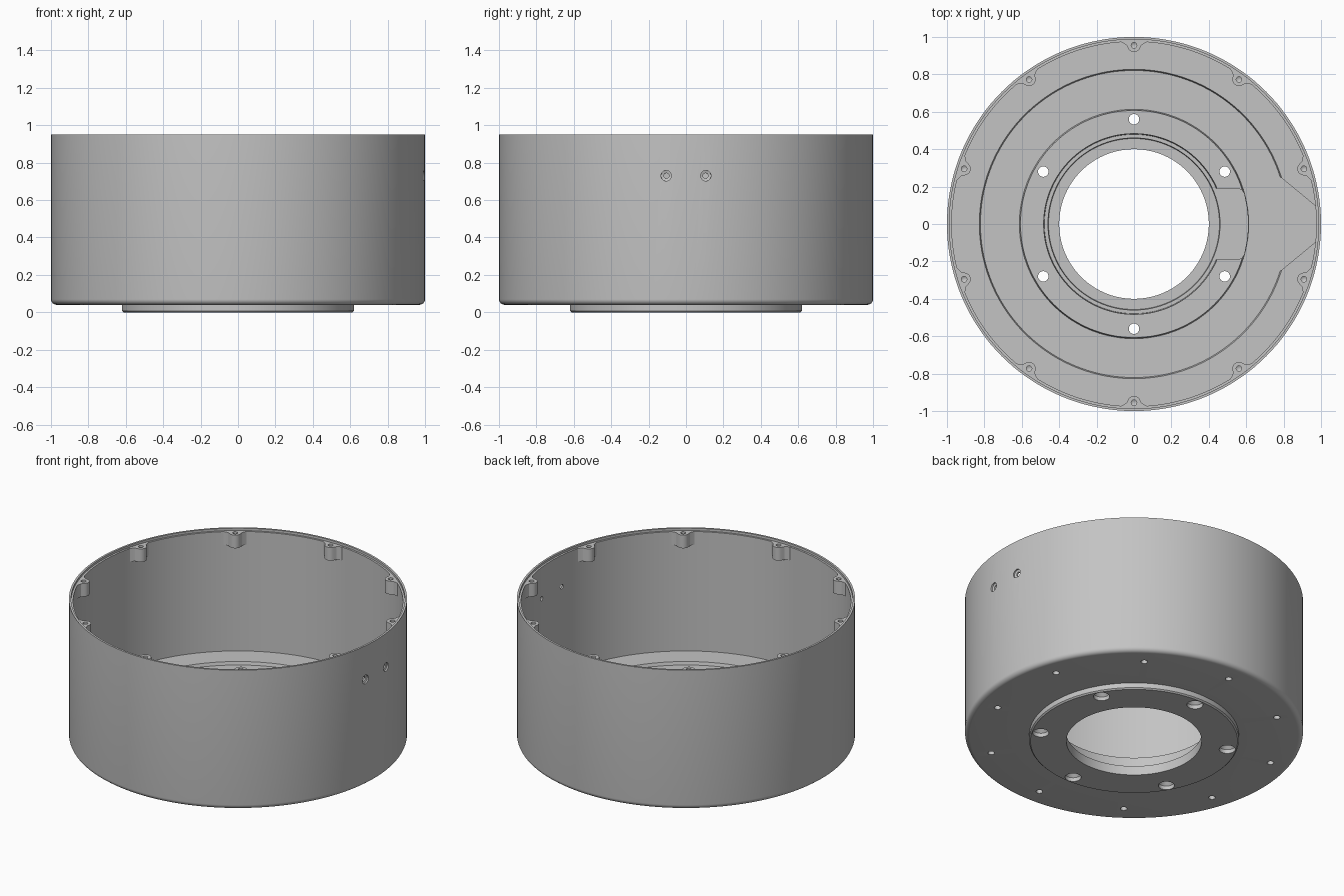
import bpy, bmesh, math
from mathutils import Matrix, Vector

if "Cube" in bpy.data.objects:
    bpy.data.objects.remove(bpy.data.objects["Cube"], do_unlink=True)

grey = bpy.data.materials.new("machined grey")
grey.use_nodes = True
COLOUR = (0.55, 0.55, 0.55, 1)
grey.diffuse_color = COLOUR
grey.node_tree.nodes["Principled BSDF"].inputs["Base Color"].default_value = COLOUR


def lathe(bm, profile, segs, matrix=Matrix()):
    """Revolve an (r, z) profile around z, then place it."""
    part = bmesh.new()
    verts = [part.verts.new((r, 0, z)) for r, z in profile]
    edges = [part.edges.new(p) for p in zip(verts, verts[1:])]
    bmesh.ops.spin(part, geom=verts + edges, cent=(0, 0, 0), axis=(0, 0, 1),
                   angle=2 * math.pi, steps=segs)
    bmesh.ops.remove_doubles(part, verts=part.verts[:], dist=1e-5)
    merge(bm, part, matrix)


def prism(bm, outline, z0, z1, matrix=Matrix()):
    """Extrude an (x, y) outline from z0 to z1."""
    part = bmesh.new()
    face = part.faces.new([part.verts.new((x, y, z0)) for x, y in outline])
    top = bmesh.ops.extrude_face_region(part, geom=[face])["geom"]
    bmesh.ops.translate(part, vec=(0, 0, z1 - z0),
                        verts=[g for g in top if isinstance(g, bmesh.types.BMVert)])
    merge(bm, part, matrix)


def merge(bm, part, matrix):
    bmesh.ops.transform(part, matrix=matrix, verts=part.verts[:])
    bmesh.ops.recalc_face_normals(part, faces=part.faces[:])
    mesh = bpy.data.meshes.new("part")
    part.to_mesh(mesh)
    part.free()
    bm.from_mesh(mesh)
    bpy.data.meshes.remove(mesh)


def make_object(name, bm):
    mesh = bpy.data.meshes.new(name)
    bm.to_mesh(mesh)
    bm.free()
    mesh.materials.append(grey)
    obj = bpy.data.objects.new(name, mesh)
    bpy.context.collection.objects.link(obj)
    return obj


def select(obj):
    bpy.ops.object.select_all(action='DESELECT')
    obj.select_set(True)
    bpy.context.view_layer.objects.active = obj


def cut(obj, bm):
    cutter = make_object("cutter", bm)
    cutter.hide_render = True
    select(obj)
    mod = obj.modifiers.new("cut", 'BOOLEAN')
    mod.operation, mod.solver, mod.object = 'DIFFERENCE', 'EXACT', cutter
    bpy.ops.object.modifier_apply(modifier=mod.name)
    bpy.data.objects.remove(cutter, do_unlink=True)


def polar(radius, degrees, z=0):
    a = math.radians(degrees)
    return Vector((radius * math.cos(a), radius * math.sin(a), z))


def mirrored(half):
    """Complete an outline whose second half mirrors the first in y."""
    return half + [(x, -y) for x, y in reversed(half)]


BOSS_ANGLES = [18 + 36 * i for i in range(10)]
HUB_ANGLES = [30 + 60 * i for i in range(6)]

# Housing: revolved section with rounded foot, stepped floor, hub and lipped rim
fillet = [(0.97 + 0.03 * math.sin(math.radians(a)),
           0.07 - 0.03 * math.cos(math.radians(a))) for a in range(0, 91, 15)]
section = [(0.40, 0.0), (0.612, 0.0), (0.62, 0.008), (0.62, 0.04)] + fillet + [
    (1.0, 0.95), (0.987, 0.95), (0.987, 0.935), (0.975, 0.935),
    (0.975, 0.155), (0.827, 0.155), (0.821, 0.135),
    (0.613, 0.135), (0.607, 0.165), (0.483, 0.165), (0.479, 0.09),
    (0.46, 0.09), (0.457, 0.06), (0.40, 0.06), (0.40, 0.0)]
bm = bmesh.new()
lathe(bm, section, 144)
housing = make_object("housing", bm)

# Cable channel to the wall and pocket through the hub
bm = bmesh.new()
prism(bm, mirrored([(0.66, -0.25), (0.784, -0.25), (0.978, -0.09)]), 0.135, 0.156)
arc = [tuple(polar(0.61, a)[:2]) for a in (-13, -9, -5, -1.5)]
prism(bm, mirrored([(0.42, -0.19), (0.56, -0.19), (0.578, -0.18), (0.589, -0.163)] + arc),
      0.09, 0.3)
cut(housing, bm)

# Hub screw holes with countersinks, blind foot holes, and side wall holes
bm = bmesh.new()
for a in HUB_ANGLES:
    lathe(bm, [(0, -0.02), (0.048, -0.02), (0.048, 0.025), (0.028, 0.045),
               (0.028, 0.25), (0, 0.25)], 24, Matrix.Translation(polar(0.56, a)))
for a in BOSS_ANGLES:
    lathe(bm, [(0, 0.0), (0.02, 0.0), (0.02, 0.10), (0, 0.11)], 16,
          Matrix.Translation(polar(0.87, a)))
for a in (-6.1, 6.1):
    place = (Matrix.Rotation(math.radians(a), 4, 'Z') @ Matrix.Translation((0, 0, 0.73))
             @ Matrix.Rotation(math.radians(90), 4, 'Y'))
    lathe(bm, [(0, 0.93), (0.014, 0.93), (0.014, 0.986), (0.028, 0.990),
               (0.028, 1.03), (0, 1.03)], 24, place)
cut(housing, bm)

# Rim bosses: flared lugs around the inside of the rim, with blind screw holes
nose = [(0.955 + 0.035 * math.cos(math.radians(a)), 0.035 * math.sin(math.radians(a)))
        for a in (-110, -125, -140, -155, -172)]
lug = mirrored([(0.983, -0.075), (0.972, -0.068), (0.964, -0.052), (0.957, -0.041)] + nose)
bosses, holes = bmesh.new(), bmesh.new()
for a in BOSS_ANGLES:
    prism(bosses, lug, 0.85, 0.9355, Matrix.Rotation(math.radians(a), 4, 'Z'))
    lathe(holes, [(0, 0.87), (0.015, 0.88), (0.015, 0.96), (0, 0.96)], 16,
          Matrix.Translation(polar(0.955, a)))
rim_bosses = make_object("rim_bosses", bosses)
both = holes.copy()
cut(rim_bosses, holes)
cut(housing, both)

for obj in (housing, rim_bosses):
    select(obj)
    bpy.ops.object.shade_smooth_by_angle(angle=math.radians(25))
